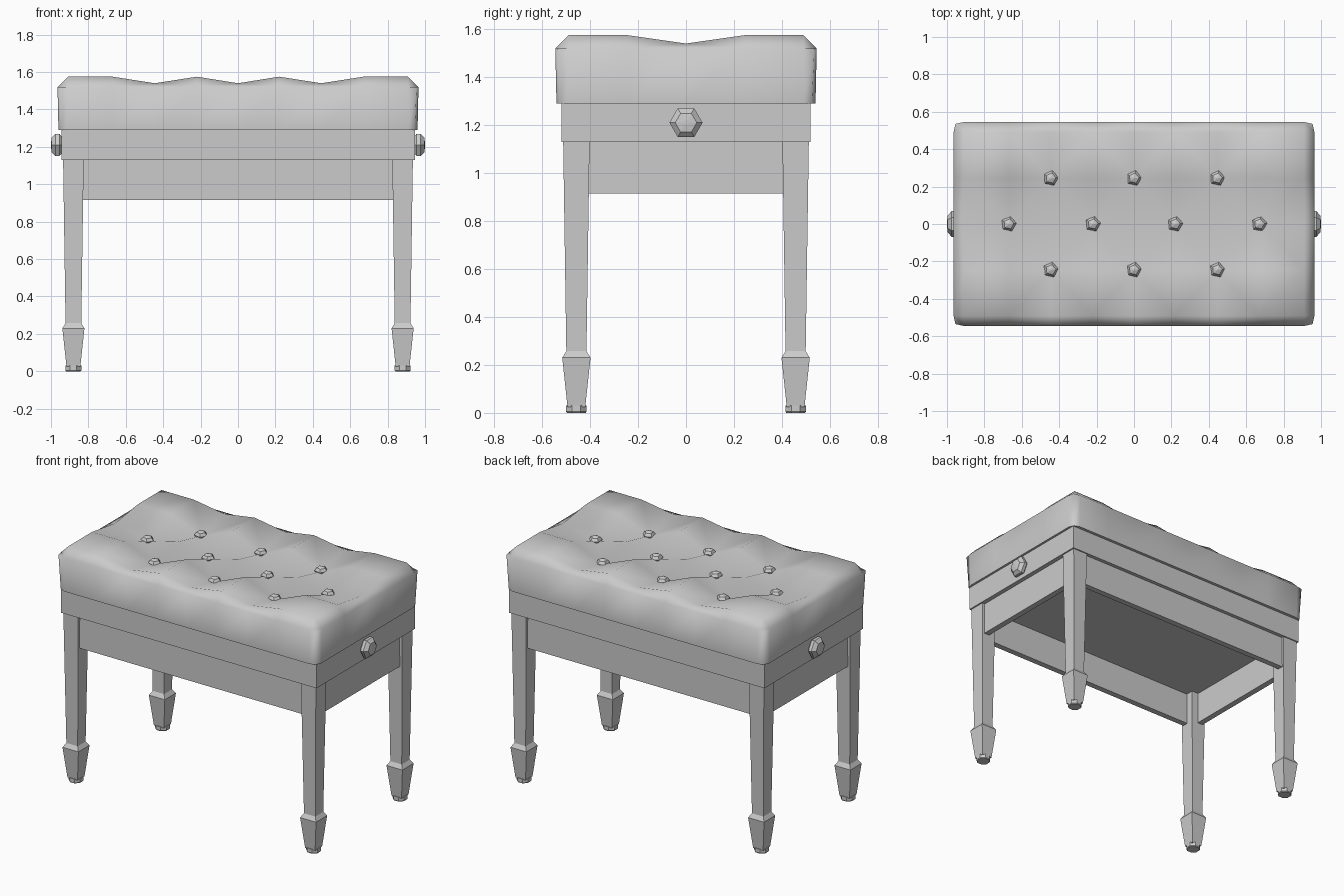
import bpy, bmesh, math
from mathutils import Matrix

if "Cube" in bpy.data.objects:
    bpy.data.objects.remove(bpy.data.objects["Cube"])


def finish(name, bm, smooth=False):
    bmesh.ops.recalc_face_normals(bm, faces=bm.faces)
    mesh = bpy.data.meshes.new(name)
    bm.to_mesh(mesh)
    bm.free()
    mesh.polygons.foreach_set("use_smooth", [smooth] * len(mesh.polygons))
    obj = bpy.data.objects.new(name, mesh)
    bpy.context.collection.objects.link(obj)
    return obj


def box(name, lo, hi):
    bm = bmesh.new()
    bmesh.ops.create_cube(bm, size=1)
    for v in bm.verts:
        v.co = [lo[k] if v.co[k] < 0 else hi[k] for k in range(3)]
    return finish(name, bm)


def turned(name, profile, sides, matrix, phase=0.0):
    """Stack of n-sided rings from (radius, height) pairs, capped at both ends."""
    bm = bmesh.new()
    rings = []
    for r, h in profile:
        rings.append([bm.verts.new((r * math.cos(phase + 2 * math.pi * k / sides),
                                    r * math.sin(phase + 2 * math.pi * k / sides), h))
                      for k in range(sides)])
    for a, b in zip(rings, rings[1:]):
        for k in range(sides):
            n = (k + 1) % sides
            bm.faces.new((a[k], a[n], b[n], b[k]))
    bm.faces.new(rings[0])
    bm.faces.new(rings[-1])
    bmesh.ops.transform(bm, matrix=matrix, verts=bm.verts)
    return finish(name, bm)


# Tufted cushion: coarse grid with sunken button points and creased diagonals
xs = [-0.965, -0.91, -0.67, -0.445, -0.22, 0, 0.22, 0.445, 0.67, 0.91, 0.965]
ys = [-0.545, -0.49, -0.245, 0, 0.245, 0.49, 0.545]
nx, ny = len(xs), len(ys)
buttons = [(i, 3) for i in (2, 4, 6, 8)] + [(i, j) for j in (2, 4) for i in (3, 5, 7)]


def top_height(i, j):
    if i in (0, nx - 1) or j in (0, ny - 1):
        return 1.52
    if (i, j) in buttons:
        return 1.485
    return 1.54 if j == 3 or i in (3, 5, 7) else 1.575


bm = bmesh.new()
grid, under = {}, {}
for i, x in enumerate(xs):
    for j, y in enumerate(ys):
        on_x, on_y = i in (0, nx - 1), j in (0, ny - 1)
        px = x - math.copysign(0.01, x) if on_x and j in (0, ny - 1) else x
        py = y - math.copysign(0.01, y) if on_y and i in (0, nx - 1) else y
        grid[i, j] = bm.verts.new((px, py, top_height(i, j)))
        if on_x or on_y:
            corner = on_x and on_y
            bx = math.copysign(0.945 if corner else 0.96, x) if on_x else x
            by = math.copysign(0.525 if corner else 0.54, y) if on_y else y
            under[i, j] = bm.verts.new((bx, by, 1.29))
for i in range(nx - 1):
    for j in range(ny - 1):
        a, b, c, d = (i, j), (i + 1, j), (i + 1, j + 1), (i, j + 1)
        if top_height(*a) + top_height(*c) <= top_height(*b) + top_height(*d):
            tris = (a, b, c), (a, c, d)
        else:
            tris = (a, b, d), (b, c, d)
        for t in tris:
            bm.faces.new([grid[k] for k in t])
loop = ([(i, 0) for i in range(nx - 1)] + [(nx - 1, j) for j in range(ny - 1)]
        + [(i, ny - 1) for i in range(nx - 1, 0, -1)] + [(0, j) for j in range(ny - 1, 0, -1)])
for p, q in zip(loop, loop[1:] + loop[:1]):
    bm.faces.new((under[p], under[q], grid[q], grid[p]))
base = bm.faces.new([under[p] for p in loop])
for e in base.edges:
    e.smooth = False
finish("cushion", bm, smooth=True)

# Upholstery buttons
for n, (i, j) in enumerate(buttons):
    turned(f"button_{n + 1}", [(0.025, -0.03), (0.042, 0.01), (0.028, 0.028), (0.004, 0.036)], 5,
           Matrix.Translation((xs[i], ys[j], 1.485)), phase=0.1)

# Seat frame
box("seat_frame", (-0.945, -0.52, 1.13), (0.945, 0.52, 1.292))

# Aprons between the legs
for s, side in ((-1, "front"), (1, "back")):
    y0, y1 = sorted((s * 0.455, s * 0.495))
    box(f"{side}_apron", (-0.86, y0, 0.915), (0.86, y1, 1.13))
for s, side in ((-1, "left"), (1, "right")):
    x0, x1 = sorted((s * 0.875, s * 0.915))
    box(f"{side}_apron", (x0, -0.44, 0.915), (x1, 0.44, 1.13))

# Square tapered legs with spade ends and round feet
leg_profile = [(w * math.sqrt(2), z) for w, z in
               ((0.037, 0.025), (0.059, 0.23), (0.042, 0.257), (0.055, 1.13))]
for sx, lr in ((-1, "left"), (1, "right")):
    for sy, fb in ((-1, "front"), (1, "back")):
        place = Matrix.Translation((sx * 0.88, sy * 0.457, 0))
        turned(f"{fb}_{lr}_leg", leg_profile, 4, place, phase=math.pi / 4)
        turned(f"{fb}_{lr}_foot", [(0.042, 0), (0.046, 0.005), (0.046, 0.03)], 8,
               place, phase=math.pi / 8)

# Height adjustment knobs
for s, lr in ((-1, "left"), (1, "right")):
    turn = Matrix.Translation((s * 0.94, 0, 1.21)) @ Matrix.Rotation(s * math.pi / 2, 4, "Y")
    turned(f"{lr}_knob", [(0.05, 0), (0.069, 0.015), (0.069, 0.035), (0.045, 0.056), (0.01, 0.06)],
           6, turn, phase=math.pi / 2)
